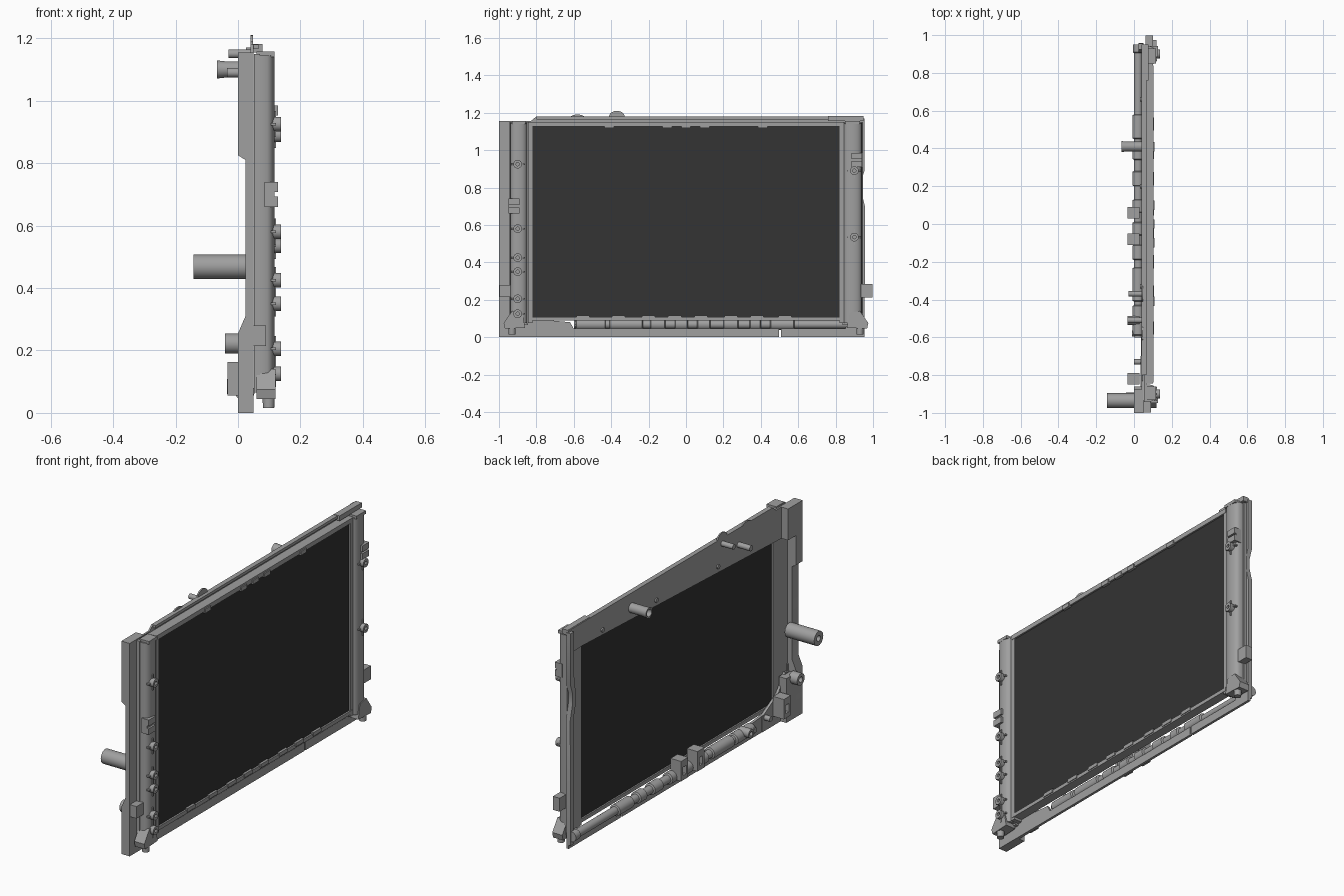
import bpy, bmesh, math
from mathutils import Vector


def material(name, rgb):
    m = bpy.data.materials.new(name)
    m.diffuse_color = (*rgb, 1)
    return m


GREY = material("grey_plastic", (0.35, 0.35, 0.35))
DARK = material("dark_core", (0.033, 0.033, 0.033))


def finish(name, bm, mat):
    bmesh.ops.recalc_face_normals(bm, faces=bm.faces)
    me = bpy.data.meshes.new(name)
    bm.to_mesh(me)
    bm.free()
    me.materials.append(mat)
    ob = bpy.data.objects.new(name, me)
    bpy.context.collection.objects.link(ob)
    return ob


def prism(name, pts, axis, a, b, mat=GREY):
    """Extrude a 2D outline along an axis from a to b (outline uses the other two axes in order)."""
    def place(p, t):
        c = list(p)
        c.insert("xyz".index(axis), t)
        return c
    bm = bmesh.new()
    lo = [bm.verts.new(place(p, a)) for p in pts]
    hi = [bm.verts.new(place(p, b)) for p in pts]
    bm.faces.new(lo)
    bm.faces.new(hi[::-1])
    n = len(pts)
    for i in range(n):
        j = (i + 1) % n
        bm.faces.new((lo[i], lo[j], hi[j], hi[i]))
    return finish(name, bm, mat)


def box(name, x0, x1, y0, y1, z0, z1, mat=GREY):
    return prism(name, [(x0, y0), (x1, y0), (x1, y1), (x0, y1)], "z", z0, z1, mat)


def lathe(name, profile, axis, centre, closed=False, n=24):
    """Spin (position, radius) pairs round a line along the axis through centre."""
    k = "xyz".index(axis)
    bm = bmesh.new()
    rings = []
    for t, r in profile:
        ring = []
        for i in range(n):
            a = 2 * math.pi * i / n
            c = [centre[0] + r * math.cos(a), centre[1] + r * math.sin(a)]
            c.insert(k, t)
            ring.append(bm.verts.new(c))
        rings.append(ring)
    pairs = list(zip(rings, rings[1:]))
    if closed:
        pairs.append((rings[-1], rings[0]))
    else:
        bm.faces.new(rings[0])
        bm.faces.new(rings[-1])
    for p, q in pairs:
        for i in range(n):
            j = (i + 1) % n
            bm.faces.new((p[i], p[j], q[j], q[i]))
    return finish(name, bm, GREY)


def pipe(name, a, b, y, z, ro, ri):
    return lathe(name, [(a, ro), (b, ro), (b, ri), (a, ri)], "x", (y, z), True)


# Radiator core and the rails around it
box("core", 0.06, 0.093, -0.825, 0.825, 0.10, 1.13, DARK)
box("top_rail", 0.052, 0.102, -0.84, 0.84, 1.125, 1.15)
box("bottom_rail", 0.052, 0.102, -0.84, 0.84, 0.088, 0.108)
for s, side in ((-1, "left"), (1, "right")):
    ys = sorted((s * 0.82, s * 0.845))
    box(side + "_header", 0.052, 0.1, *ys, 0.075, 1.15)
for i, y in enumerate((-0.41, -0.1, 0, 0.1, 0.41)):
    box(f"top_rail_clip_{i}", 0.09, 0.108, y - 0.025, y + 0.025, 1.118, 1.14)
for i, y in enumerate((-0.55, -0.36, -0.2, -0.06, 0.08, 0.24, 0.38, 0.53)):
    box(f"bottom_rail_clip_{i}", 0.09, 0.106, y - 0.035, y + 0.035, 0.095, 0.115)

# Domed side tanks with a flat flange behind
for side, yc, hw in (("left", -0.895, 0.045), ("right", 0.89, 0.05)):
    dome = [(0.075 + 0.042 * math.sin(math.pi * i / 12) ** 0.6, yc - hw * math.cos(math.pi * i / 12))
            for i in range(13)]
    prism(side + "_tank", [(0.06, yc - hw)] + dome + [(0.06, yc + hw)], "z", 0.075, 1.145)
    box(side + "_tank_flange", 0.052, 0.07, yc - hw - 0.003, yc + hw + 0.005, 0.065, 1.15)
    box(side + "_tank_cap", 0.06, 0.117, yc - hw * 0.8, yc + hw * 0.8, 1.14, 1.157)

# Ribbed screw bosses on the tank fronts
bosses = [(-0.9, z) for z in (0.925, 0.58, 0.425, 0.35, 0.205, 0.125)] + [(0.9, 0.89), (0.9, 0.535)]
for i, (y, z) in enumerate(bosses):
    pipe(f"boss_{i}", 0.105, 0.138, y, z, 0.023, 0.009)
    box(f"boss_rib_across_{i}", 0.105, 0.122, y - 0.036, y + 0.036, z - 0.004, z + 0.004)
    box(f"boss_rib_up_{i}", 0.105, 0.122, y - 0.004, y + 0.004, z - 0.042, z + 0.042)

# Side clips on the tanks
for name, y0, y1, z0, z1 in (("left", -0.948, -0.89, 0.66, 0.74), ("right", 0.885, 0.942, 0.91, 0.985)):
    box(name + "_clip_lower", 0.085, 0.128, y0, y1, z0, z0 + 0.033)
    box(name + "_clip_upper", 0.085, 0.128, y0, y1, z1 - 0.033, z1)
    box(name + "_clip_web", 0.085, 0.117, y0, y1, z0, z1)
box("left_bracket", 0.045, 0.09, -0.998, -0.935, 0.215, 0.28)
box("right_bracket", 0.06, 0.1, 0.935, 0.998, 0.212, 0.285)

# Mounting feet under the tanks
for s, side in ((-1, "left"), (1, "right")):
    foot = [(s * 0.86, 0.05), (s * 0.968, 0.045), (s * 0.975, 0.075), (s * 0.93, 0.14), (s * 0.875, 0.13)]
    prism(side + "_foot", foot, "x", 0.06, 0.12)
    lathe(side + "_foot_pin", [(0.015, 0.018), (0.06, 0.02)], "z", (0.098, s * 0.93))

# Rear shroud: thin top band, slit bottom strip and the wavy right strip
prism("shroud_top_band", [(-0.98, 1.155), (-0.83, 1.155), (-0.8, 1.18), (0.95, 1.18), (0.95, 1.05),
                          (0.84, 1.055), (-0.86, 0.985), (-0.98, 0.985)], "x", 0.04, 0.05)
box("shroud_top_lip", 0.04, 0.066, -0.8, 0.95, 1.165, 1.18)
box("shroud_top_corner", 0.045, 0.078, 0.76, 0.95, 1.155, 1.182)
prism("bottom_strip_left", [(-1, 0), (0.498, 0), (0.498, 0.045), (-0.6, 0.045), (-0.62, 0.08),
                            (-0.84, 0.1), (-1, 0.1)], "x", 0.036, 0.05)
prism("bottom_strip_right", [(0.508, 0), (0.955, 0), (0.955, 0.08), (0.87, 0.08), (0.85, 0.045),
                             (0.508, 0.045)], "x", 0.036, 0.05)
prism("shroud_right_strip", [(0.928, 0.02), (0.955, 0.02), (0.957, 0.70), (0.937, 0.78), (0.937, 0.84),
                             (0.955, 0.89), (0.955, 1.17), (0.925, 1.17), (0.922, 0.89), (0.908, 0.84),
                             (0.908, 0.78), (0.928, 0.70)], "x", 0.025, 0.05)

# Left shroud column with its stepped side profile
prism("shroud_column", [(0, 0), (0.05, 0), (0.05, 1.155), (0, 1.155), (0, 0.825), (0.024, 0.81),
                        (0.024, 0.31), (0, 0.255)], "y", -1, -0.942)
box("column_head", 0.0, 0.045, -0.945, -0.875, 0.985, 1.155)
box("column_foot", 0.0, 0.045, -0.945, -0.86, 0.0, 0.24)
prism("column_gusset", [(-0.945, 0.24), (-0.86, 0.14), (-0.86, 0.0), (-0.7, 0.0), (-0.7, 0.08),
                        (-0.84, 0.16), (-0.9, 0.25)], "x", 0.034, 0.048)

# Tabs on the top edge
for name, y, h, w in (("large", -0.37, 0.032, 0.042), ("small", -0.58, 0.012, 0.035)):
    arc = [(y - w * math.cos(math.pi * i / 10), 1.178 + h * math.sin(math.pi * i / 10)) for i in range(11)]
    prism(name + "_top_tab", arc, "x", 0.04, 0.048)

# Lower cable duct along the bottom with thicker sections
duct = [(-0.6, 0.022)]
for a, b in ((-0.59, -0.43), (-0.41, -0.23), (-0.19, -0.11), (-0.06, 0.01), (0.06, 0.13),
             (0.2, 0.28), (0.34, 0.4), (0.45, 0.58)):
    duct += [(a, 0.022), (a + 0.004, 0.031), (b - 0.004, 0.031), (b, 0.022)]
duct += [(0.905, 0.022), (0.91, 0.027), (0.95, 0.027)]
lathe("cable_duct", duct, "y", (0.022, 0.068))

# Square retaining clips behind the duct, each with a through hole
for i, y in enumerate((0.06, -0.08, -0.82)):
    for s in (-1, 1):
        box(f"duct_clip_side_{i}_{s}", -0.034, 0.03, y + s * 0.022 - 0.008, y + s * 0.022 + 0.008, 0.055, 0.16)
    box(f"duct_clip_bridge_{i}", -0.034, 0.03, y - 0.03, y + 0.03, 0.125, 0.163)
    box(f"duct_clip_base_{i}", -0.034, 0.03, y - 0.03, y + 0.03, 0.055, 0.08)

# Pipes and pegs on the rear
pipe("large_pipe", -0.142, 0.035, -0.935, 0.468, 0.039, 0.016)
pipe("short_pipe", -0.042, 0.01, -0.925, 0.222, 0.032, 0.015)
lathe("upper_pipe", [(-0.067, 0.029), (-0.04, 0.026), (0.045, 0.026), (0.045, 0.016),
                     (-0.067, 0.02)], "x", (0.41, 1.1), True)
for name, x, y, z, r in (("upper_peg_a", -0.03, -0.37, 1.15, 0.014), ("upper_peg_b", -0.035, -0.51, 1.09, 0.015),
                         ("lower_peg_a", 0.0, -0.73, 0.07, 0.014), ("lower_peg_b", -0.01, -0.58, 0.07, 0.015)):
    lathe(name, [(x, r), (0.045, r)], "x", (y, z))
pipe("lower_boss", -0.035, 0.03, -0.51, 0.085, 0.024, 0.012)
for i, (y, z) in enumerate(((0.66, 1.075), (0.2, 1.06), (-0.33, 1.04))):
    lathe(f"band_stud_{i}", [(0.033, 0.012), (0.045, 0.012)], "x", (y, z), n=12)

# Smooth round parts, keep edges sharp
for ob in bpy.context.collection.objects:
    ob.select_set(True)
    bpy.context.view_layer.objects.active = ob
bpy.ops.object.shade_smooth_by_angle(angle=math.radians(35))
